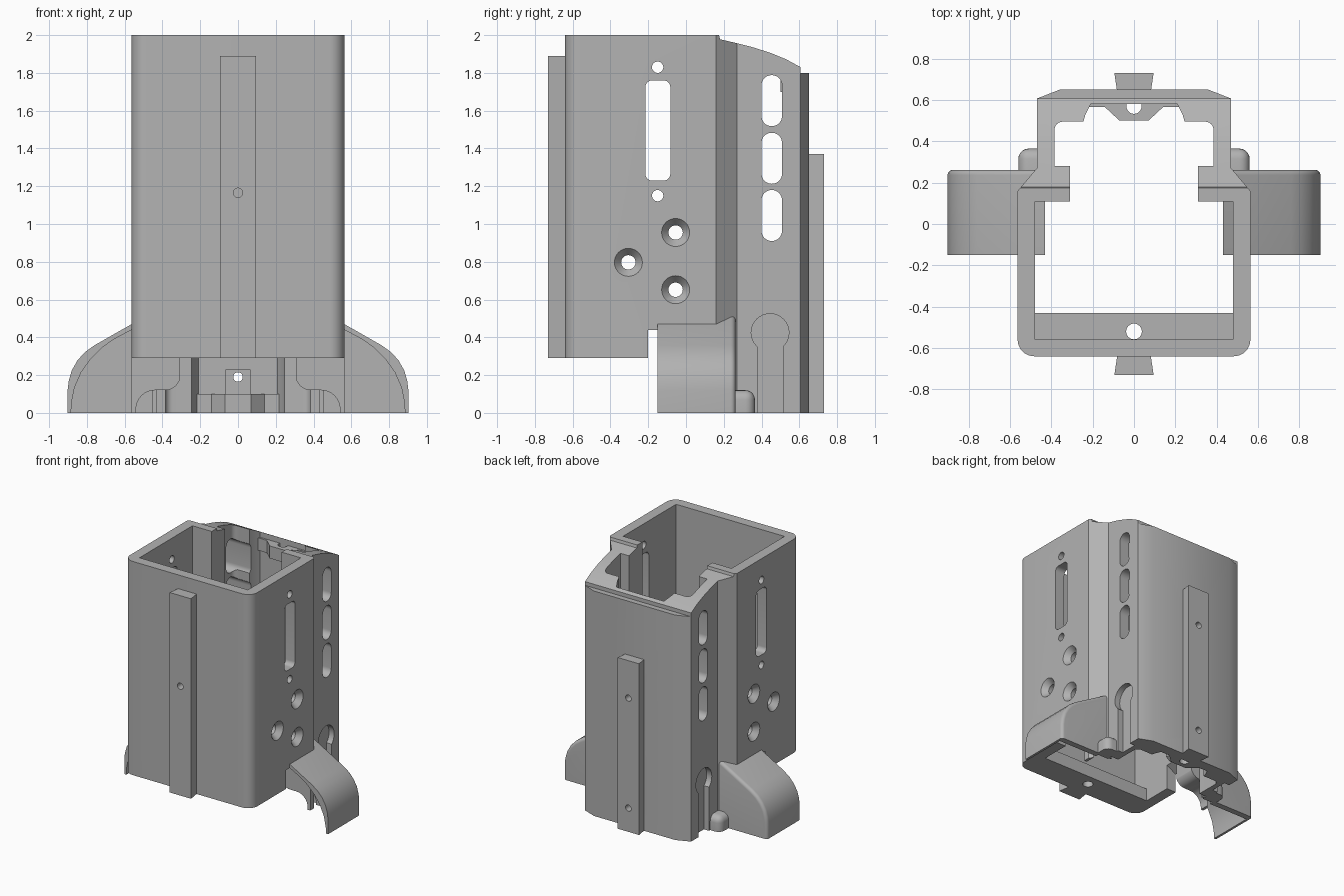
import bpy
import bmesh
from math import sin, cos, radians

default = bpy.data.objects.get("Cube")
if default:
    bpy.data.objects.remove(default, do_unlink=True)

grey = bpy.data.materials.new("plain grey")
grey.use_nodes = True
GREY = (0.45, 0.45, 0.45, 1)
grey.diffuse_color = GREY
grey.node_tree.nodes["Principled BSDF"].inputs["Base Color"].default_value = GREY


def arc(cx, cy, r, a0, a1, n=8):
    angles = [radians(a0 + (a1 - a0) * i / n) for i in range(n + 1)]
    return [(cx + r * cos(a), cy + r * sin(a)) for a in angles]


def circle(cx, cy, r):
    return arc(cx, cy, r, 0, 360, 32)[:-1]


def rect(x0, y0, x1, y1, r=0):
    if not r:
        return [(x0, y0), (x1, y0), (x1, y1), (x0, y1)]
    return (arc(x0 + r, y0 + r, r, 180, 270) + arc(x1 - r, y0 + r, r, 270, 360)
            + arc(x1 - r, y1 - r, r, 0, 90) + arc(x0 + r, y1 - r, r, 90, 180))


def symmetric(half):
    """Close a half outline (x >= 0) with its reflection."""
    return half + [(-x, y) for x, y in reversed(half)]


def flip(points):
    return [(-x, y) for x, y in points]


def prism(name, points, axis, lo, hi, end_points=None):
    """Extrude a profile along an axis, optionally to a second profile."""
    place = {"x": lambda p, d: (d, p[0], p[1]),
             "y": lambda p, d: (p[0], d, p[1]),
             "z": lambda p, d: (p[0], p[1], d)}[axis]
    bm = bmesh.new()
    a = [bm.verts.new(place(p, lo)) for p in points]
    b = [bm.verts.new(place(p, hi)) for p in end_points or points]
    bm.faces.new(a)
    bm.faces.new(b)
    for i in range(len(a)):
        j = (i + 1) % len(a)
        bm.faces.new((a[i], a[j], b[j], b[i]))
    bmesh.ops.recalc_face_normals(bm, faces=bm.faces)
    mesh = bpy.data.meshes.new(name)
    bm.to_mesh(mesh)
    bm.free()
    mesh.materials.append(grey)
    obj = bpy.data.objects.new(name, mesh)
    bpy.context.collection.objects.link(obj)
    return obj


def combine(obj, tool, operation="DIFFERENCE"):
    """Apply a boolean and discard the tool object."""
    tool.hide_render = True
    mod = obj.modifiers.new("boolean", "BOOLEAN")
    mod.operation, mod.solver, mod.object = operation, "EXACT", tool
    bpy.context.view_layer.objects.active = obj
    bpy.ops.object.modifier_apply(modifier=mod.name)
    bpy.data.objects.remove(tool, do_unlink=True)


def round_edges(obj, width, rule):
    """Bevel the edges whose two ends both satisfy a rule."""
    bm = bmesh.new()
    bm.from_mesh(obj.data)
    edges = [e for e in bm.edges if all(rule(v.co) for v in e.verts)]
    bmesh.ops.bevel(bm, geom=edges, offset=width, segments=5, profile=0.5, affect="EDGES")
    bm.to_mesh(obj.data)
    bm.free()


# Main shell: wide front box narrowing to the back section
outer = symmetric(arc(0.483, -0.56, 0.08, 270, 360)
                  + [(0.563, 0.16), (0.47, 0.27), (0.47, 0.607), (0.36, 0.65)])
inner = symmetric([(0.2, -0.56), (0.48, -0.56), (0.48, 0.11), (0.31, 0.11), (0.31, 0.28),
                   (0.385, 0.28)] + arc(0.345, 0.455, 0.04, 0, 90)
                  + [(0.245, 0.495), (0.235, 0.53), (0.21, 0.58)])
shell = prism("shell", outer, "z", 0, 2)
combine(shell, prism("cavity", inner, "z", -0.1, 2.1))

# Side silhouette: raised front edge, curved sloping back top
silhouette = [(-0.8, 0.29), (-0.15, 0.29), (-0.15, -0.1), (0.8, -0.1), (0.8, 1.8),
              (0.607, 1.8), (0.607, 1.83), (0.53, 1.872), (0.45, 1.905), (0.36, 1.934),
              (0.27, 1.957), (0.18, 1.978), (0.15, 2.1), (-0.8, 2.1)]
combine(shell, prism("side_trim", silhouette, "x", -1, 1), "INTERSECT")

# Side openings, cut through both walls
openings = [circle(-0.15, 1.83, 0.03), circle(-0.15, 1.15, 0.03),
            rect(-0.215, 1.23, -0.083, 1.76, 0.035)]
openings += [rect(0.4, z, 0.508, z + 0.27, 0.053) for z in (0.91, 1.213, 1.518)]
screws = [(-0.055, 0.955), (-0.305, 0.797), (-0.055, 0.652)]
openings += [circle(y, z, 0.038) for y, z in screws]
for opening in openings:
    combine(shell, prism("opening", opening, "x", -1, 1))

# Wing profiles, seen from the front
wing_outer = ([(0.43, 0), (0.43, 0.545), (0.563, 0.47), (0.76, 0.358), (0.81, 0.322),
               (0.85, 0.278), (0.88, 0.225), (0.896, 0.17), (0.902, 0.12), (0.902, 0)])
wing_inner = [(0.4, -0.1), (0.4, 0.53), (0.563, 0.44), (0.66, 0.388), (0.72, 0.345),
              (0.78, 0.285), (0.83, 0.215), (0.865, 0.135), (0.882, 0.05), (0.886, -0.1)]

for side in (1, -1):
    mirror = flip if side < 0 else list
    tag = "left" if side > 0 else "right"

    # Countersinks and keyhole recess
    for y, z in screws:
        combine(shell, prism("countersink", circle(y, z, 0.08), "x", side * 0.57,
                             side * 0.52, circle(y, z, 0.038)))
    combine(shell, prism("keyhole_head", circle(0.445, 0.425, 0.1), "x", side * 0.425, side * 0.6))
    combine(shell, prism("keyhole_slot", rect(0.38, -0.1, 0.513, 0.4), "x",
                         side * 0.425, side * 0.6))

    # Clear the wall under the wing, and the passage beneath the rib
    combine(shell, prism("wing_gap", mirror(wing_inner), "y", -0.2, 0.11))
    passage = ([(0.25, -0.1), (0.25, 0.2)] + arc(0.385, 0.2, 0.08, 180, 270)
               + arc(0.44, 0.02, 0.1, 90, 0) + [(0.54, -0.1)])
    combine(shell, prism("passage", mirror(passage), "y", 0.05, 0.28))

    # Curved wing with an open front and a closed back
    wing = prism(tag + "_wing", mirror(wing_outer), "y", -0.15, 0.262)
    round_edges(wing, 0.025, lambda c: c.y > 0.25 and (c.z > 0.01 or abs(c.x) > 0.8))
    combine(wing, prism("wing_hollow", mirror(wing_inner), "y", -0.2, 0.215))
    combine(wing, prism("passage", mirror(passage), "y", 0.05, 0.25))

    # Small rounded bulge behind the wing
    bulge = prism(tag + "_bulge", mirror(rect(0.45, 0, 0.56, 0.12)), "y", 0.24, 0.365)
    round_edges(bulge, 0.05, lambda c: (c.z > 0.1 or abs(c.x) > 0.5) and c.y > 0.3
                or (c.z > 0.1 and abs(c.x) > 0.5))

# Ledge inside the front wall, with a vertical hole
ledge = prism("front_ledge", rect(-0.485, -0.565, 0.485, -0.43), "z", 0.29, 0.39)
combine(ledge, prism("ledge_hole", circle(0, -0.52, 0.038), "z", 0, 1))

# Bosses on the inner back wall, sharing a vertical hole
boss_shape = symmetric([(0.07, 0.5), (0.14, 0.565), (0.225, 0.565), (0.225, 0.6)])
lug_shape = symmetric([(0.065, 0.53), (0.065, 0.6)])
for name, shape, z0, z1 in (("lower_boss", boss_shape, 0, 0.1),
                            ("middle_lug", lug_shape, 0.1, 0.23),
                            ("upper_boss", boss_shape, 1.7, 1.8)):
    boss = prism(name, shape, "z", z0, z1)
    combine(boss, prism("boss_hole", circle(0, 0.57, 0.037), "z", -1, 3))
    if name == "middle_lug":
        combine(boss, prism("lug_hole", circle(0, 0.19, 0.025), "y", 0.4, 0.8))

# Dovetail rails on front and back with screw holes
rail_half = [(0.08, 0.63), (0.095, 0.73)]
back_rail = prism("back_rail", symmetric(rail_half), "z", 0, 1.37)
front_rail = prism("front_rail", symmetric([(x, -y) for x, y in rail_half]), "z", 0.29, 1.89)
for z in (0.19, 1.07):
    hole = circle(0, z, 0.025)
    combine(back_rail, prism("back_hole", hole, "y", 0.4, 0.9))
    combine(shell, prism("back_hole", hole, "y", 0.4, 0.9))
front_hole = circle(0, 1.165, 0.025)
combine(front_rail, prism("front_hole", front_hole, "y", -0.9, -0.4))
combine(shell, prism("front_hole", front_hole, "y", -0.9, -0.62))

# Smooth the curves, keep the corners sharp
for obj in bpy.context.collection.objects:
    if obj.type == "MESH" and grey.name in obj.data.materials:
        bpy.ops.object.select_all(action="DESELECT")
        obj.select_set(True)
        bpy.context.view_layer.objects.active = obj
        bpy.ops.object.shade_smooth_by_angle(angle=radians(30))
